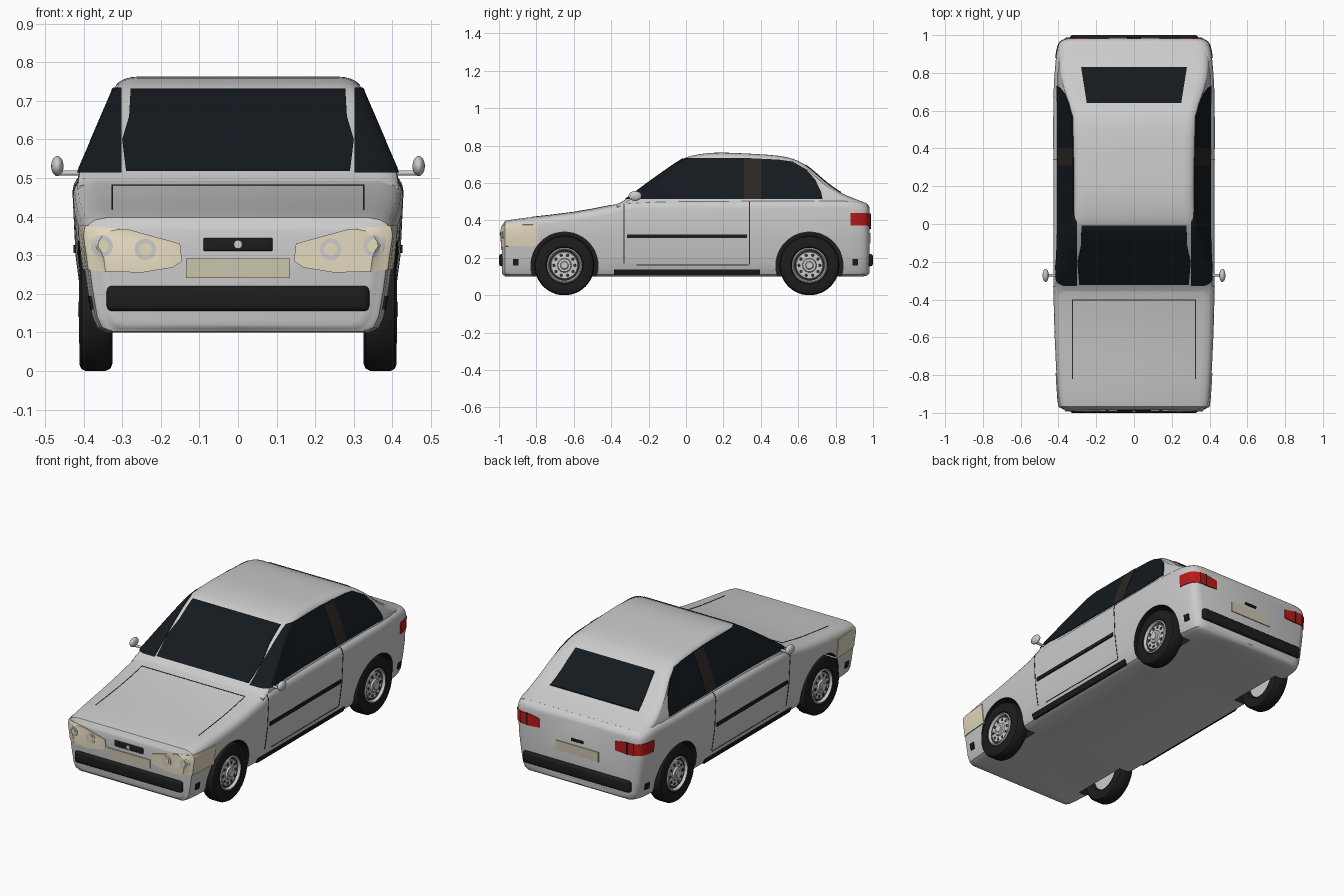
import bpy, bmesh, math

if "Cube" in bpy.data.objects:
    bpy.data.objects.remove(bpy.data.objects["Cube"])

def mat(name, *c):
    m = bpy.data.materials.new(name)
    m.diffuse_color = (*c, 1)
    m.use_nodes = True
    m.node_tree.nodes["Principled BSDF"].inputs["Base Color"].default_value = m.diffuse_color
    return m

PAINT = mat("paint", .8, .8, .8)
BLACK = mat("black_rubber", .012, .012, .013)
GLASS = mat("dark_glass", .007, .01, .014)
PILLAR = mat("pillar_brown", .025, .02, .018)
BEIGE = mat("lamp_beige", .78, .7, .52)
PLATE = mat("plate_beige", .6, .55, .42)
RED = mat("lamp_red", .5, .01, .01)
METAL = mat("lamp_ring", .6, .6, .6)
LINE = mat("panel_gap", .03, .03, .03)

def finish(name, bm, *mats, smooth=True):
    bmesh.ops.recalc_face_normals(bm, faces=bm.faces)
    me = bpy.data.meshes.new(name)
    bm.to_mesh(me)
    bm.free()
    ob = bpy.data.objects.new(name, me)
    bpy.context.collection.objects.link(ob)
    for m in mats:
        me.materials.append(m)
    if smooth:
        shade(ob)
    return ob

def activate(ob):
    bpy.ops.object.select_all(action='DESELECT')
    ob.select_set(True)
    bpy.context.view_layer.objects.active = ob

def shade(ob):
    activate(ob)
    bpy.ops.object.shade_smooth_by_angle(angle=math.radians(32))

def resample(st, n=3):
    # Catmull-Rom through the stations
    out = []
    for i in range(len(st) - 1):
        p = [st[max(0, min(len(st) - 1, i + k))] for k in (-1, 0, 1, 2)]
        for j in range(n):
            t = j / n
            out.append([b + .5 * t * (c - a + t * (2*a - 5*b + 4*c - d + t * (3*(b - c) + d - a)))
                        for a, b, c, d in zip(*p)])
    return out + [list(st[-1])]

def loft(name, stations, section, e, *mats):
    bm = bmesh.new()
    st = resample(stations)
    st[0][0] -= e
    st[-1][0] += e
    rings = []
    for s in st:
        half = section(s, e)
        pts = half + [(-x, z) for x, z in reversed(half) if x > 1e-6]
        rings.append([bm.verts.new((x, s[0], z)) for x, z in pts])
    for a, b in zip(rings, rings[1:]):
        for i in range(len(a)):
            j = (i + 1) % len(a)
            bm.faces.new((a[i], a[j], b[j], b[i]))
    bm.faces.new(rings[0])
    bm.faces.new(rings[-1])
    return finish(name, bm, *mats, smooth=False)

# lower body: y, half width, top, bottom
BODY = [(-.985, .355, .365, .12), (-.972, .385, .388, .105), (-.93, .402, .405, .1),
        (-.6, .42, .445, .1), (-.37, .426, .488, .1), (-.28, .427, .508, .1), (.2, .427, .512, .1),
        (.65, .427, .515, .1), (.85, .416, .515, .1), (.93, .405, .503, .1),
        (.967, .387, .49, .105), (.982, .355, .468, .12)]

def body_section(s, e):
    y, w, t, b = s[0], s[1] + e, s[2] + e, s[3] - e
    return [(0, b), (w - .07, b), (w - .045, b + .012), (w - .032, b + .04), (w - .02, b + .11),
            (w - .008, b + .2), (w, t - .05), (w - .004, t - .03), (w - .012, t - .016),
            (w - .028, t - .006), (w - .06, t), (0, t)]

# cabin: y, roof height
CABIN = [(-.37, .485), (-.32, .515), (-.17, .625), (-.04, .714), (.03, .746), (.15, .762), (.3, .759),
         (.5, .745), (.6, .718), (.67, .672), (.75, .603), (.82, .553), (.88, .525), (.95, .498)]

def cabin_section(s, e):
    y, t = s[0], s[1]
    k = 1 - max(0, y - .7) * .3
    side = lambda z: (.416 - .43 * max(0, z - .505)) * k
    d = min(.03, (t - .47) * .6)
    m = .47 + (t - d - .47) * .5
    pts = [(0, .47), (side(.47) + e, .47), (side(m) + e, m)]
    for i in range(6):
        a = i * math.pi / 10
        pts.append((side(t - d) + e * math.cos(a) - .06 * (1 - math.cos(a)), t - d + (d + e) * math.sin(a)))
    return pts + [(0, t + e)]

def prisms(polys, axis, lo, hi, mirror=True):
    bm = bmesh.new()
    put = {'x': lambda p, d: (d, *p), 'y': lambda p, d: (p[0], d, p[1]), 'z': lambda p, d: (*p, d)}[axis]
    for sx in ((1, -1) if mirror else (1,)):
        for poly in polys:
            a, b = [[bm.verts.new((put(p, d)[0] * sx, *put(p, d)[1:])) for p in poly] for d in (lo, hi)]
            bm.faces.new(a)
            bm.faces.new(b)
            for i in range(len(a)):
                j = (i + 1) % len(a)
                bm.faces.new((a[i], a[j], b[j], b[i]))
    ob = finish("cutter", bm, smooth=False)
    ob.hide_render = True
    return ob

def cut(ob, cutter, op):
    md = ob.modifiers.new("cut", 'BOOLEAN')
    md.object, md.operation, md.solver = cutter, op, 'EXACT'
    activate(ob)
    bpy.ops.object.modifier_apply(modifier=md.name)
    bpy.data.objects.remove(cutter)
    shade(ob)

def patch(name, shell, e, m, polys, axis, lo, hi, mirror=True):
    # slightly raised copy of a shell, trimmed to an outline
    st, sec = (BODY, body_section) if shell == 'body' else (CABIN, cabin_section)
    ob = loft(name, st, sec, e, m)
    cut(ob, prisms(polys, axis, lo, hi, mirror), 'INTERSECT')
    return ob

def rect(a0, a1, b0, b1):
    return [(a0, b0), (a1, b0), (a1, b1), (a0, b1)]

def circle(a, b, r, n=24):
    return [(a + r * math.cos(i * math.tau / n), b + r * math.sin(i * math.tau / n)) for i in range(n)]

# shells, wheel arches
AXLES = (-.65, .66)
body = loft("lower_body", BODY, body_section, 0, PAINT, BLACK)
arches = prisms([circle(y, .158, .18, 48) for y in AXLES], 'x', .3, .6)
for m in (PAINT, BLACK):
    arches.data.materials.append(m)
for p in arches.data.polygons:
    p.material_index = 1
cut(body, arches, 'DIFFERENCE')
shade(loft("cabin", CABIN, cabin_section, 0, PAINT))

# glass
patch("side_windows", 'cabin', .005, GLASS,
      [[(-.345, .514), (.73, .514), (.722, .555), (.69, .62), (.64, .675), (.57, .715), (.5, .725),
        (.3, .735), (-.06, .735), (-.345, .6)]], 'x', .302, .6)
patch("windshield", 'cabin', .005, GLASS,
      [[(-.29, .518), (.29, .518), (.3, .6), (.282, .66), (.278, .732),
        (-.278, .732), (-.282, .66), (-.3, .6)]], 'y', -.5, .02, False)
patch("rear_window", 'cabin', .005, GLASS,
      [[(-.25, .64), (.25, .64), (.28, .83), (-.28, .83)]], 'z', .5, 1, False)
patch("door_pillars", 'cabin', .007, PILLAR, [rect(.31, .4, .515, .732)], 'x', .3, .6)

# lamps
patch("headlights", 'body', .004, BEIGE,
      [[(.145, .285), (.17, .268), (.25, .255), (.34, .258), (.5, .272), (.5, .365), (.4, .378),
        (.28, .366), (.15, .33)]], 'y', -1.1, -.79)
lamps = ((.24, .315), (.352, .324))
patch("headlight_rings", 'body', .006, METAL, [circle(*p, .028) for p in lamps], 'y', -1.1, -.9)
patch("headlight_bulbs", 'body', .008, BEIGE, [circle(*p, .017) for p in lamps], 'y', -1.1, -.9)
patch("tail_lights", 'body', .005, RED,
      [[(.24, .375), (.3, .37), (.5, .375), (.5, .442), (.3, .436), (.24, .425)]], 'y', .88, 1.1)
patch("tail_light_dividers", 'body', .007, BLACK, [rect(.312, .32, .37, .438)], 'y', .9, 1.1)

# side trim, sills, markers
patch("door_trim", 'body', .006, BLACK, [rect(-.315, .325, .306, .326)], 'x', .3, .6)
patch("sills", 'body', .006, BLACK, [rect(-.385, .395, .11, .138)], 'x', .3, .6)
patch("side_markers", 'body', .006, BLACK,
      [rect(-.925, -.895, .16, .195), rect(.89, .92, .16, .195)], 'x', .3, .6)

# panel gaps
patch("door_gaps", 'body', .0015, LINE,
      [rect(-.334, -.33, .17, .5), rect(.338, .342, .165, .505), rect(-.265, .335, .16, .164)], 'x', .3, .6)
patch("hood_side_gaps", 'body', .0015, LINE, [rect(.324, .328, -.82, -.405)], 'z', .35, .7)
patch("hood_back_gap", 'body', .0015, LINE, [rect(-.328, .328, -.404, -.4)], 'z', .35, .7, False)

# front and rear fittings
def box(name, c, size, m, bevel=0.0):
    bm = bmesh.new()
    bmesh.ops.create_cube(bm, size=1)
    for v in bm.verts:
        v.co = [c[i] + v.co[i] * size[i] for i in range(3)]
    if bevel:
        bmesh.ops.bevel(bm, geom=bm.edges[:], offset=bevel, segments=3, profile=.5, affect='EDGES')
    return finish(name, bm, m)

for end, s, y in (("front", -1, .975), ("rear", 1, .975)):
    box(end + "_bumper", (0, s * y, .188), (.68, .05, .066), BLACK, .014)
box("front_plate", (0, -.98, .266), (.27, .02, .05), PLATE)
box("rear_plate", (0, .977, .305), (.27, .02, .056), PLATE)
box("grille", (0, -.98, .328), (.18, .022, .034), BLACK, .005)
box("trunk_handle", (0, .98, .362), (.075, .02, .014), BLACK, .004)

# wheels
def lathe(name, profile, centres, m, n=40, axis='x', side=1):
    bm = bmesh.new()
    for cy, cz in centres:
        rings = []
        for h, r in profile:
            ring = []
            for i in range(n if r else 1):
                a = i * math.tau / n
                u, v = cy + r * math.cos(a), cz + r * math.sin(a)
                ring.append(bm.verts.new((h * side, u, v) if axis == 'x' else (u, h, v)))
            rings.append(ring)
        for a, b in zip(rings, rings[1:]):
            for i in range(n):
                q = [a[i % len(a)], a[(i + 1) % len(a)], b[(i + 1) % len(b)], b[i % len(b)]]
                bm.faces.new(list(dict.fromkeys(q)))
    return finish(name, bm, m)

TYRE = [(.35, .09), (.329, .1), (.325, .14), (.33, .153), (.343, .16), (.395, .16), (.406, .154),
        (.411, .142), (.41, .1), (.4, .088)]
RIM = [(.345, 0), (.345, .092), (.408, .094), (.412, .088), (.395, .08), (.395, .074), (.402, .07),
       (.402, .038), (.411, .034), (.411, .022), (.415, .018), (.415, 0)]
HOLE = [(.39, 0), (.39, .009), (.4035, .009), (.4035, 0)]
GROOVE = [(.39, .073), (.397, .073), (.397, .081), (.39, .081)]
for side, tag in ((1, "right"), (-1, "left")):
    hubs = [(y, .16) for y in AXLES]
    lathe(tag + "_tyres", TYRE, hubs, BLACK, 48, side=side)
    lathe(tag + "_rims", RIM, hubs, PAINT, side=side)
    lathe(tag + "_rim_grooves", GROOVE, hubs, LINE, side=side)
    lathe(tag + "_rim_holes", HOLE, [p for h in hubs for p in circle(*h, .056, 10)], LINE, 12, side=side)
    # mirrors
    bm = bmesh.new()
    bmesh.ops.create_uvsphere(bm, u_segments=24, v_segments=14, radius=1)
    for v in bm.verts:
        v.co = (side * (.468 + v.co.x * .016), -.272 + v.co.y * .035, .531 + v.co.z * .026)
    finish(tag + "_mirror", bm, PAINT)
    lathe(tag + "_mirror_arm", [(.38, 0), (.38, .007), (.465, .007), (.465, 0)], [(-.272, .513)],
          PAINT, 12, side=side)
lathe("grille_button", [(-.985, 0), (-.985, .012), (-.995, .011), (-.996, 0)], [(0, .328)], PAINT, 20, 'y')
